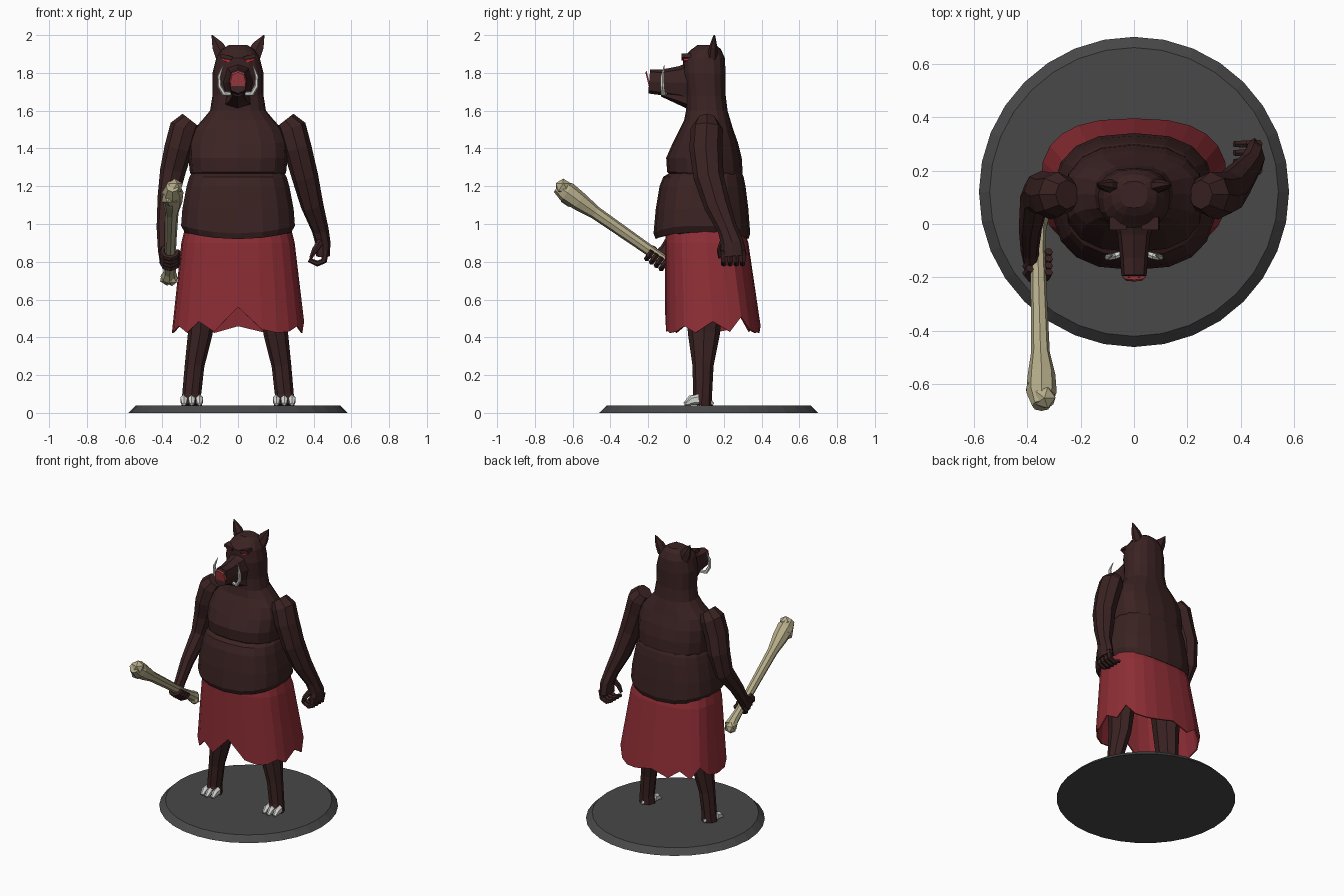
import bpy, bmesh, math
from mathutils import Vector

cube = bpy.data.objects.get("Cube")
if cube:
    bpy.data.objects.remove(cube, do_unlink=True)


def material(name, red, green, blue):
    mat = bpy.data.materials.new(name)
    mat.use_nodes = True
    mat.diffuse_color = (red, green, blue, 1)
    shader = mat.node_tree.nodes["Principled BSDF"]
    shader.inputs["Base Color"].default_value = (red, green, blue, 1)
    shader.inputs["Roughness"].default_value = 0.9
    return mat


HIDE = material("dark brown hide", .043, .016, .016)
CLOTH = material("red cloth", .27, .027, .036)
NOSE = material("nose red", .4, .05, .06)
EYE = material("eye red", .5, .02, .03)
BONE = material("bone", .46, .41, .25)
IVORY = material("ivory", .66, .66, .64)
STONE = material("stone grey", .065, .065, .065)

X, Y, Z = Vector((1, 0, 0)), Vector((0, 1, 0)), Vector((0, 0, 1))


def finish(name, bm, mat):
    bmesh.ops.recalc_face_normals(bm, faces=bm.faces[:])
    mesh = bpy.data.meshes.new(name)
    bm.to_mesh(mesh)
    bm.free()
    mesh.materials.append(mat)
    obj = bpy.data.objects.new(name, mesh)
    bpy.context.collection.objects.link(obj)
    return obj


def loft(name, rings, mat, sides=8, axis=None, ref=X, power=1.0, caps=True):
    """Skin oval rings (x, y, z, radius_a, radius_b) strung along a path."""
    bm = bmesh.new()
    centres = [Vector(r[:3]) for r in rings]
    loops = []
    for i, ring in enumerate(rings):
        ahead = centres[min(i + 1, len(rings) - 1)]
        t = axis or (ahead - centres[max(i - 1, 0)]).normalized()
        b = t.cross(ref).normalized()
        a = b.cross(t)
        loop = []
        for k in range(sides):
            angle = math.tau * k / sides - math.pi / 2
            c, s = math.cos(angle), math.sin(angle)
            c = math.copysign(abs(c) ** power, c)
            s = math.copysign(abs(s) ** power, s)
            loop.append(bm.verts.new(centres[i] + a * ring[3] * c + b * ring[4] * s))
        loops.append(loop)
    for low, high in zip(loops, loops[1:]):
        for k in range(sides):
            j = (k + 1) % sides
            bm.faces.new((low[k], low[j], high[j], high[k]))
    if caps:
        bm.faces.new(loops[0])
        bm.faces.new(loops[-1])
    return finish(name, bm, mat)


def box(name, centre, size, mat, tilt=0.0):
    bm = bmesh.new()
    bmesh.ops.create_cube(bm, size=1)
    obj = finish(name, bm, mat)
    obj.location, obj.scale = centre, size
    obj.rotation_euler.y = tilt
    return obj


def flip(rings, side):
    return [(r[0] * side, *r[1:]) for r in rings]


def body_rings(profile):
    """Turn (z, half width, front, back) into rings."""
    return [(0, (f + b) / 2, z, w, (b - f) / 2) for z, w, f, b in profile]


# Round base
loft("base", [(0, .12, 0, .58, .58), (0, .12, .04, .54, .54)], STONE, 32, axis=Z)

# Belly with a sagging lower edge
belly = loft("belly", body_rings([
    (.92, .285, -.16, .33), (.95, .305, -.172, .34), (1.08, .298, -.16, .33),
    (1.2, .275, -.14, .315), (1.25, .26, -.12, .305), (1.28, .24, -.07, .29)]),
    HIDE, 18, axis=Z, power=.78)
for v in belly.data.vertices:
    if v.co.z < 1:
        v.co.z += .04 * (v.co.x / .3) ** 2

# Chest, neck and skull
chest = loft("chest_and_head", body_rings([
    (1.24, .24, -.06, .295), (1.275, .255, -.1, .3), (1.35, .262, -.105, .295),
    (1.43, .26, -.07, .275), (1.5, .235, -.035, .25), (1.55, .19, -.01, .235),
    (1.6, .148, 0, .22), (1.68, .135, 0, .21), (1.8, .135, -.015, .21),
    (1.88, .115, -.015, .205), (1.925, .085, .03, .185), (1.947, .05, .06, .16)]),
    HIDE, 16, axis=Z, power=.8)

# Snout, jaw and nose
loft("snout", [(0, .04, 1.75, .09, .115), (0, -.04, 1.75, .062, .085),
               (0, -.13, 1.75, .052, .068), (0, -.195, 1.755, .047, .064)],
     HIDE, 8, power=.75)
loft("jaw", [(0, .06, 1.64, .1, .05), (0, -.04, 1.67, .05, .035),
             (0, -.13, 1.69, .03, .015)], HIDE, 6)
loft("nose", [(0, -.194, 1.752, .046, .062), (0, -.202, 1.75, .04, .054)], NOSE, 8, power=.75)

# Facial features and limbs that repeat on both sides
TUSK = [(.04, -.11, 1.69, .012, .012), (.075, -.12, 1.69, .013, .013),
        (.098, -.125, 1.73, .012, .012), (.1, -.125, 1.78, .01, .01),
        (.08, -.115, 1.84, .002, .002)]
EAR = [(.08, .14, 1.89, .045, .028), (.108, .145, 1.945, .035, .02),
       (.138, .15, 2, .003, .004)]
LEG = [(.18, .1, .75, .09, .11), (.2, .095, .42, .065, .085), (.23, .09, .25, .052, .056),
       (.245, .088, .1, .05, .05), (.245, .08, .04, .055, .058)]
SHOULDER = [(.25, .11, 1.55, .055, .055), (.285, .11, 1.505, .078, .085),
            (.315, .105, 1.4, .075, .088)]
for side, word in ((1, "left"), (-1, "right")):
    loft(word + "_tusk", flip(TUSK, side), IVORY, 6, ref=Y)
    loft(word + "_ear", flip(EAR, side), HIDE, 6)
    box(word + "_eye", (side * .065, .002, 1.866), (.04, .03, .012), EYE, -side * .25)
    box(word + "_brow", (side * .062, .002, 1.884), (.065, .05, .02), HIDE, -side * .25)
    box(word + "_nostril", (side * .018, -.201, 1.765), (.012, .006, .018), HIDE, side * .4)
    loft(word + "_leg", flip(LEG, side), HIDE, 8)
    for i in (-1, 0, 1):
        x = side * (.245 + i * .041)
        y = .01 * abs(i)
        loft(word + "_toe", [(x, y + .06, .07, .02, .03), (x, y + .025, .066, .021, .026),
                             (x, y - .01, .046, .013, .008)], IVORY, 6)
    loft(word + "_heel_claw", [(side * .245, .11, .07, .018, .02),
                               (side * .245, .145, .045, .01, .008)], IVORY, 6)

# Left arm hanging back, with loosely curled fingers
loft("left_arm", SHOULDER + [
    (.355, .12, 1.25, .07, .08), (.392, .165, 1.1, .06, .07),
    (.435, .22, .97, .045, .052), (.45, .245, .9, .04, .06), (.45, .25, .83, .036, .072)],
    HIDE, 8)
for i in range(4):
    y = .2 + i * .033
    loft("left_finger", [(.465, y, .86, .017, .017), (.455, y, .805, .017, .017),
                         (.42, y, .79, .016, .016), (.375, y, .81, .012, .012)],
         HIDE, 6, ref=Y)
loft("left_thumb", [(.44, .2, .91, .02, .02), (.405, .18, .86, .017, .017),
                    (.385, .18, .82, .01, .01)], HIDE, 6)

# Right arm reaching forward
loft("right_arm", flip(SHOULDER, -1) + [
    (-.345, .12, 1.28, .068, .08), (-.37, .1, 1.14, .056, .068),
    (-.388, -.02, .98, .043, .048), (-.39, -.1, .86, .034, .04),
    (-.385, -.14, .81, .03, .05)], HIDE, 8)

# Bone club with knobbed ends
loft("club", [(-.365, .015, .72, .045, .04), (-.362, -.02, .745, .034, .032),
              (-.36, -.1, .795, .028, .028), (-.355, -.3, .935, .031, .031),
              (-.35, -.48, 1.06, .035, .035), (-.346, -.565, 1.12, .052, .05),
              (-.346, -.63, 1.168, .057, .056), (-.346, -.68, 1.2, .035, .036)], BONE, 8)
KNOBS = [("club_top_knob", -.335, -.65, 1.195, .046), ("club_side_knob", -.36, -.62, 1.14, .05),
         ("club_tail_knob", -.375, .03, .715, .042), ("club_tail_hook", -.35, .01, .705, .034)]
for name, x, y, z, radius in KNOBS:
    bm = bmesh.new()
    bmesh.ops.create_icosphere(bm, subdivisions=1, radius=radius)
    finish(name, bm, BONE).location = (x, y, z)

# Fingers of the right hand wrapped around the club
grip = Vector((0, -.82, .57))
up = grip.cross(X)
for i in range(4):
    middle = Vector((-.36, -.145, .825)) + grip * (i - 1.5) * .031
    points = []
    for step in range(6):
        angle = math.pi * (.75 + step * .26)
        points.append((*(middle + (X * math.cos(angle) + up * math.sin(angle)) * .042), .016, .016))
    loft("right_finger", points, HIDE, 6, ref=grip)

# Kilt with a ragged hem
kilt = loft("kilt", body_rings([
    (1, .275, -.1, .3), (.9, .3, -.112, .33), (.43, .35, -.112, .395)]),
    CLOTH, 24, axis=Z, power=.75, caps=False)
HEM = [.13, .02, -.01, 0, .05, -.01, .09, 0]
for i, v in enumerate(kilt.data.vertices[-24:]):
    v.co.z += HEM[i % len(HEM)] * (.6 if i else 1)
thickness = kilt.modifiers.new("Thickness", "SOLIDIFY")
thickness.thickness = .008
